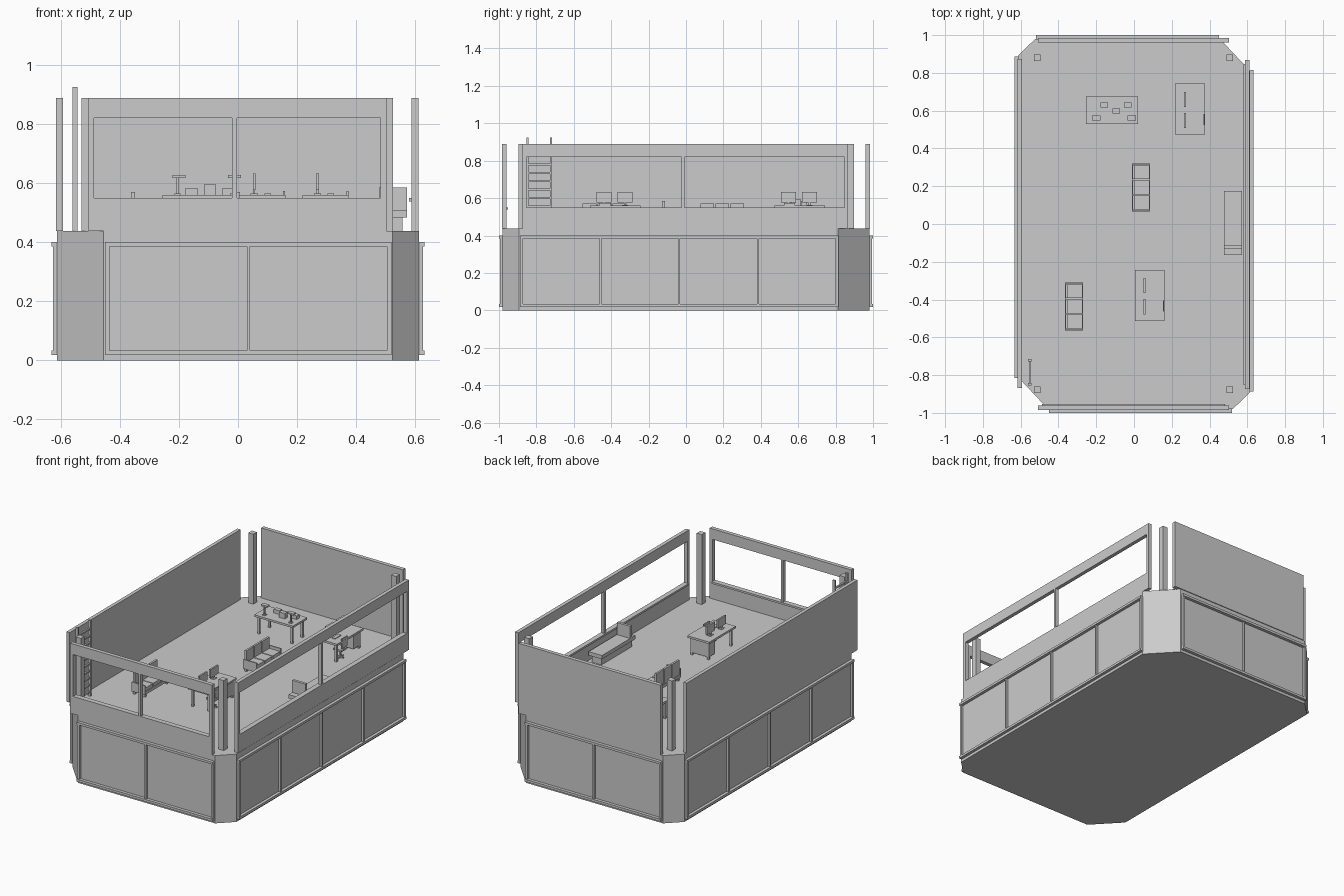
import bpy
import bmesh
from mathutils import Matrix, Vector

default_cube = bpy.data.objects.get("Cube")
if default_cube:
    bpy.data.objects.remove(default_cube, do_unlink=True)

# Single flat grey
grey = bpy.data.materials.new("plain_grey")
grey.use_nodes = True
grey.diffuse_color = (0.6, 0.6, 0.6, 1)
grey.node_tree.nodes["Principled BSDF"].inputs["Base Color"].default_value = grey.diffuse_color

FLOOR = 0.437
WALL_TOP = 0.888
SILL = 0.55
LINTEL = 0.82


def finish(name, bm):
    mesh = bpy.data.meshes.new(name)
    bm.to_mesh(mesh)
    bm.free()
    mesh.materials.append(grey)
    obj = bpy.data.objects.new(name, mesh)
    bpy.context.collection.objects.link(obj)
    return obj


def build(name, boxes):
    """Make one object from boxes given as (x range, y range, z range)."""
    bm = bmesh.new()
    for ranges in boxes:
        centre = Vector([(low + high) / 2 for low, high in ranges])
        size = Vector([abs(high - low) for low, high in ranges])
        matrix = Matrix.Translation(centre) @ Matrix.Diagonal(size).to_4x4()
        bmesh.ops.create_cube(bm, size=1, matrix=matrix)
    return finish(name, bm)


def along(axis, length, depth, height):
    """Order the ranges for a box running along the x or y axis."""
    return (length, depth, height) if axis == "x" else (depth, length, height)


def around(middle, half):
    return (middle - half, middle + half)


# Base block with four cut corners, the same after a half turn
half_outline = [(-0.455, -0.98), (0.523, -0.98), (0.613, -0.892), (0.613, 0.812)]
outline = half_outline + [(-x, -y) for x, y in half_outline]
bm = bmesh.new()
bottom = bm.faces.new([bm.verts.new((x, y, 0)) for x, y in outline])
raised = bmesh.ops.extrude_face_region(bm, geom=[bottom])["geom"]
bmesh.ops.translate(bm, verts=[v for v in raised if isinstance(v, bmesh.types.BMVert)],
                    vec=(0, 0, FLOOR))
bmesh.ops.recalc_face_normals(bm, faces=bm.faces)
finish("base_block", bm)


# Panel frames on the four sides of the base
def panel_frame(name, axis, start, end, inner, outer, panels):
    bar = 0.015
    stile_face = inner + (outer - inner) * 0.75
    boxes = [along(axis, (start, end), (inner, outer), (z, z + bar)) for z in (0.018, 0.385)]
    for i in range(panels + 1):
        width = bar / 2 if i in (0, panels) else bar / 3
        middle = start + bar / 2 + (end - start - bar) * i / panels
        boxes.append(along(axis, around(middle, width), (inner, stile_face), (0.018, 0.39)))
    build(name, boxes)


panel_frame("front_panel_frame", "x", -0.45, 0.52, -0.98, -1, 2)
panel_frame("back_panel_frame", "x", -0.52, 0.45, 0.98, 1, 2)
panel_frame("left_panel_frame", "y", -0.887, 0.815, 0.613, 0.632, 4)
panel_frame("right_panel_frame", "y", -0.815, 0.887, -0.613, -0.632, 4)


# Walls with two window openings, and solid walls
def window_wall(name, axis, start, end, depth, sill_depth, mullion):
    edge = 0.02
    height = (FLOOR, WALL_TOP)
    build(name, [
        along(axis, (start, end), depth, (FLOOR, SILL)),
        along(axis, (start, end), depth, (LINTEL, WALL_TOP)),
        along(axis, (start, start + edge), depth, height),
        along(axis, (end - edge, end), depth, height),
        along(axis, around(mullion, 0.008), depth, (SILL, LINTEL)),
        along(axis, (start + edge, end - edge), sill_depth, (SILL - 0.012, SILL)),
    ])


window_wall("front_window_wall", "x", -0.507, 0.503, (-0.985, -0.96), (-0.96, -0.952), -0.012)
window_wall("left_window_wall", "y", -0.873, 0.867, (0.588, 0.612), (0.58, 0.588), -0.015)
build("back_wall", [((-0.507, 0.503), (0.96, 0.985), (FLOOR, WALL_TOP))])
build("right_wall", [((-0.616, -0.593), (-0.867, 0.873), (FLOOR, WALL_TOP))])

# Corner posts
build("corner_posts", [(around(x, 0.018), around(y, 0.018), (FLOOR, WALL_TOP))
                       for x in (-0.512, 0.507) for y in (-0.877, 0.88)])

# Ladder beside the front right corner
ladder = [((-0.56, -0.543), around(y, 0.006), (FLOOR, 0.925)) for y in (-0.848, -0.722)]
for i in range(10):
    ladder.append(((-0.557, -0.546), (-0.848, -0.722), around(0.465 + i * 0.045, 0.005)))
build("ladder", ladder)


def legs(xs, ys, top, half=0.007):
    return [(around(x, half), around(y, half), (FLOOR, top)) for x in xs for y in ys]


# Work desks, each with two screens, a drawer pedestal and a chair
def desk(name, x, y):
    under = 0.547
    top = 0.56
    build(name, [
        ((x, x + 0.157), (y, y + 0.27), (under, top)),
        ((x + 0.015, x + 0.142), (y + 0.19, y + 0.255), (FLOOR + 0.015, under)),
    ] + legs((x + 0.02, x + 0.137), (y + 0.02, y + 0.25), under))
    screens = []
    for offset in (0.075, 0.187):
        middle = y + offset
        screens += [
            (around(x + 0.051, 0.005), around(middle, 0.04), (0.577, 0.632)),
            (around(x + 0.051, 0.003), around(middle, 0.006), (top, 0.58)),
            (around(x + 0.051, 0.012), around(middle, 0.015), (top, top + 0.004)),
        ]
    screens.append(((x + 0.085, x + 0.108), (y + 0.05, y + 0.11), (top, top + 0.005)))
    build(name + "_screens", screens)
    seat_y = y + 0.08
    build(name + "_chair", [
        (around(x + 0.123, 0.03), around(seat_y, 0.03), (0.488, 0.5)),
        ((x + 0.149, x + 0.156), around(seat_y, 0.029), (0.51, 0.573)),
        (around(x + 0.152, 0.003), around(seat_y, 0.006), (0.49, 0.52)),
        (around(x + 0.123, 0.005), around(seat_y, 0.005), (FLOOR, 0.49)),
        (around(x + 0.123, 0.025), around(seat_y, 0.005), (FLOOR, FLOOR + 0.008)),
        (around(x + 0.123, 0.005), around(seat_y, 0.025), (FLOOR, FLOOR + 0.008)),
    ])


desk("back_desk", 0.218, 0.473)
desk("front_desk", 0.004, -0.513)

# Display table with three boxes and two lamps
build("display_table", [((-0.255, 0.02), (0.53, 0.676), (0.547, 0.56))]
      + legs((-0.235, 0), (0.55, 0.656), 0.547))
build("table_boxes", [(around(x, 0.02), around(y, 0.014), (0.56, top))
                      for x, y, top in ((-0.157, 0.63, 0.584), (-0.095, 0.598, 0.595),
                                        (-0.033, 0.63, 0.584))])
for side, x in (("right", -0.2), ("left", -0.012)):
    build(side + "_table_lamp", [
        (around(x, 0.022), around(0.562, 0.013), (0.618, 0.628)),
        (around(x - 0.005, 0.004), around(0.562, 0.004), (0.56, 0.62)),
        (around(x - 0.005, 0.01), around(0.562, 0.01), (0.56, 0.565)),
    ])


# Three-seat sofas
def sofa(name, x, y):
    length = 0.254
    boxes = [((x, x + 0.095), (y, y + length), (0.455, 0.475))]
    boxes += legs((x + 0.012, x + 0.083), (y + 0.015, y + length - 0.015), 0.46)
    for arm in (y, y + length - 0.008):
        boxes.append(((x, x + 0.095), (arm, arm + 0.008), (0.46, 0.515)))
    for i in range(3):
        middle = y + length / 2 + (i - 1) * 0.08
        boxes.append(((x + 0.012, x + 0.092), around(middle, 0.037), (0.475, 0.497)))
        boxes.append(((x + 0.003, x + 0.016), around(middle, 0.037), (0.475, 0.57)))
    build(name, boxes)


sofa("middle_sofa", -0.01, 0.067)
sofa("front_sofa", -0.365, -0.563)

# Couch with a raised headboard along the left wall
build("couch", [
    ((0.49, 0.557), (-0.15, 0.16), (FLOOR, 0.483)),
    ((0.477, 0.572), (-0.165, 0.175), (0.483, 0.507)),
    ((0.477, 0.572), (-0.129, -0.112), (0.507, 0.585)),
])
